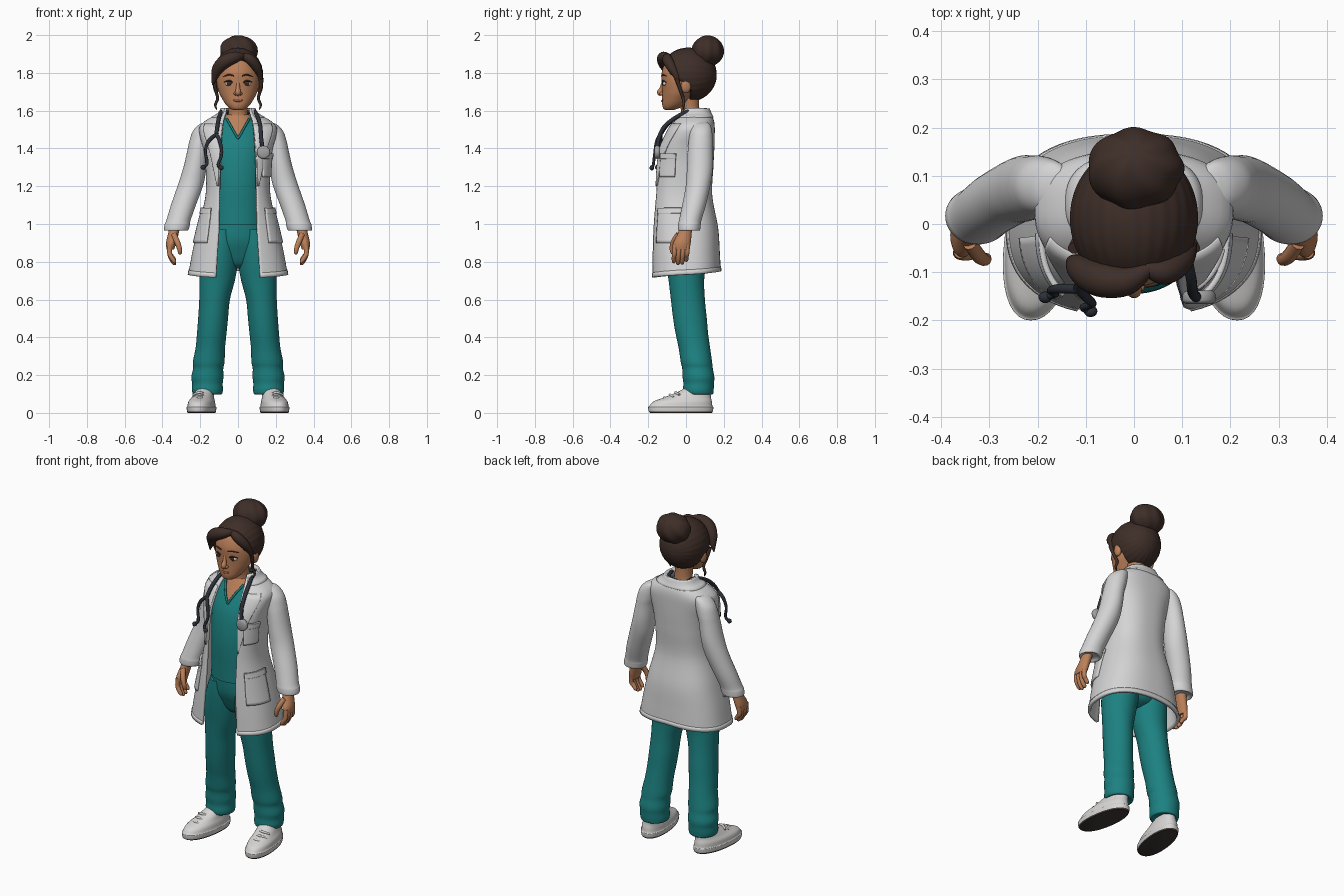
import bpy, bmesh, math
from mathutils import Vector, Matrix

def mat(name, r, g, b):
    m = bpy.data.materials.new(name)
    m.diffuse_color = (r, g, b, 1)
    return m

COAT = mat("coat_white", .66, .66, .67)
TEAL = mat("scrub_teal", .012, .22, .22)
SKIN = mat("skin", .5, .215, .1)
HAIR = mat("hair_brown", .048, .027, .021)
DARK = mat("tube_dark", .025, .03, .04)
STEEL = mat("steel", .36, .36, .37)
SHOE = mat("shoe_white", .68, .67, .66)
SOLE = mat("sole_brown", .05, .04, .037)
EYE = mat("eye_white", .7, .62, .57)
LIP = mat("lip", .42, .13, .075)

# ---- helpers ----
def spline(pts, k=5):
    """Catmull-Rom through tuples of any length."""
    out, n = [], len(pts)
    for i in range(n - 1):
        a, b, c, d = pts[max(i - 1, 0)], pts[i], pts[i + 1], pts[min(i + 2, n - 1)]
        for j in range(k):
            t = j / k
            out.append(tuple(q + .5 * t * (r - p + t * (2*p - 5*q + 4*r - s + t * (3*(q - r) + s - p)))
                             for p, q, r, s in zip(a, b, c, d)))
    return out + [tuple(pts[-1])]

def finish(bm, name, mats, rule=None, angle=50):
    bmesh.ops.recalc_face_normals(bm, faces=bm.faces)
    me = bpy.data.meshes.new(name)
    bm.to_mesh(me)
    bm.free()
    for m in mats:
        me.materials.append(m)
    for p in me.polygons:
        p.use_smooth = True
        if rule:
            p.material_index = int(rule(p.center))
    me.set_sharp_from_angle(angle=math.radians(angle))
    ob = bpy.data.objects.new(name, me)
    bpy.context.collection.objects.link(ob)
    return ob

def skin(name, rings, mats, wrap=True, rule=None):
    bm = bmesh.new()
    vs = [[bm.verts.new(p) for p in r] for r in rings]
    n = len(rings[0])
    for a, b in zip(vs, vs[1:]):
        for i in range(n if wrap else n - 1):
            j = (i + 1) % n
            bm.faces.new((a[i], a[j], b[j], b[i]))
    if wrap:
        bm.faces.new(vs[0])
        bm.faces.new(vs[-1])
    return finish(bm, name, mats, rule)

def sup(t, n):
    c, s = math.cos(t), math.sin(t)
    return math.copysign(abs(c) ** (2/n), c), math.copysign(abs(s) ** (2/n), s)

def loft(name, rows, mats, s=1, n=2.0, seg=40, rule=None, toe=0):
    """Horizontal rings: z, centre x, half width, front y, back y."""
    rings = []
    for z, cx, rx, yf, yb in spline(rows):
        ring = []
        for i in range(seg):
            c, q = sup(2 * math.pi * i / seg, n)
            y = (yf + yb) / 2 + q * (yb - yf) / 2
            ring.append((s * (cx + rx * c - toe * y), y, z))
        rings.append(ring)
    return skin(name, rings, mats, rule=rule)

def tube(name, pts, m, s=1, seg=12):
    """Round tube through points x, y, z, radius."""
    p = spline(pts)
    v = [Vector((s * q[0], q[1], q[2])) for q in p]
    rings, old, u = [], None, None
    for i, c in enumerate(v):
        t = (v[min(i + 1, len(v) - 1)] - v[max(i - 1, 0)]).normalized()
        u = t.orthogonal().normalized() if old is None else old.rotation_difference(t) @ u
        w, old = t.cross(u), t
        rings.append([c + (u * math.cos(a) + w * math.sin(a)) * max(p[i][3], .001)
                      for a in (2 * math.pi * k / seg for k in range(seg))])
    return skin(name, rings, [m])

def blob(name, loc, size, m, rot=0, seg=24, shape=None):
    bm = bmesh.new()
    bmesh.ops.create_uvsphere(bm, u_segments=seg, v_segments=seg * 2 // 3, radius=1)
    if shape:
        for v in bm.verts:
            v.co = shape(v.co)
    bm.transform(Matrix.Translation(loc) @ Matrix.Rotation(rot, 4, 'X') @ Matrix.Diagonal((*size, 1)))
    return finish(bm, name, [m])

# ---- coat surface: z, half width, front y, back y, half opening ----
PROFILE = spline([(.70, .262, -.182, .18, .117), (.85, .235, -.18, .172, .108), (.98, .205, -.177, .163, .10),
                  (1.15, .165, -.17, .132, .098), (1.30, .165, -.16, .138, .095), (1.40, .178, -.14, .143, .09),
                  (1.47, .196, -.105, .145, .085), (1.515, .196, -.08, .145, .08), (1.55, .155, -.055, .14, .075),
                  (1.58, .10, -.035, .125, .066), (1.612, .078, -.015, .112, .06)])

def coat_point(f, z, off=0):
    """f = 0 at the back centre, -1 and 1 at the front edges."""
    i = max([k for k in range(len(PROFILE) - 1) if PROFILE[k][0] <= z] or [0])
    a, b = PROFILE[i], PROFILE[i + 1]
    k = (z - a[0]) / (b[0] - a[0])
    _, rx, yf, yb, op = [p + k * (q - p) for p, q in zip(a, b)]
    t0 = -math.acos((op / rx) ** 1.25)
    c, q = sup(math.pi / 2 + abs(f) * (t0 - math.pi / 2), 2.5)
    return (math.copysign(1, f) * (rx + off) * c, (yf + yb) / 2 + q * ((yb - yf) / 2 + off), z)

def patch(name, fn, off=0, thick=.012, nu=12, nv=12):
    rows = [[coat_point(*fn(u / nu, v / nv), off) for u in range(nu + 1)] for v in range(nv + 1)]
    ob = skin(name, rows, [COAT], wrap=False)
    md = ob.modifiers.new("thickness", 'SOLIDIFY')
    md.thickness, md.offset = thick, 0
    return ob

def coat_body(u, v):
    f = 2 * u - 1
    hem = .752 - .036 * abs(f)
    return f, hem + v * (1.61 - hem)

patch("coat_body", coat_body, thick=.014, nu=80, nv=60)
patch("coat_hem", lambda u, v: (2*u - 1, .752 - .036 * abs(2*u - 1) + .025 * v), .003, .014, 60, 2)
patch("coat_collar", lambda u, v: (1.9*u - .95, 1.562 + .048 * v), .007, .012, 40, 6)
patch("chest_pocket", lambda u, v: (.68 + .23*u, 1.25 + .12*v), .011, .012)
patch("chest_pocket_band", lambda u, v: (.675 + .24*u, 1.345 + .028*v), .014, .012)
for s in (-1, 1):
    patch("lapel", lambda u, v: (s * (1 - u * (.02 + .24*v)), 1.2 + .33*v), .009, .01)
    patch("side_pocket", lambda u, v: (s * (.60 + .29*u), .90 + .18*v), .01, .012)
    patch("side_pocket_band", lambda u, v: (s * (.595 + .30*u), 1.055 + .03*v), .014, .012)

# ---- scrub top, trousers, neck ----
V_TIP = 1.45
loft("scrub_top", [(.995, 0, .15, -.14, .135), (1.08, 0, .143, -.142, .118), (1.2, 0, .14, -.145, .11),
                   (1.3, 0, .145, -.138, .118), (1.4, 0, .15, -.118, .12), (1.48, 0, .14, -.082, .12),
                   (1.54, 0, .10, -.045, .11), (1.58, 0, .06, -.02, .09)], [TEAL, SKIN], seg=96,
     rule=lambda c: c.y < .03 and c.z > V_TIP + 1.8 * abs(c.x))
loft("neck", [(1.5, 0, .07, -.04, .09), (1.57, 0, .054, -.024, .075), (1.62, 0, .05, -.03, .07),
              (1.68, 0, .055, -.04, .07)], [SKIN])
loft("trouser_seat", [(1.02, 0, .145, -.128, .122), (.92, 0, .165, -.12, .128), (.85, 0, .165, -.095, .115),
                      (.79, 0, .10, -.065, .09), (.765, 0, .04, -.03, .04)], [TEAL])

for s in (-1, 1):
    tube("neck_trim", [(0, -.1, 1.452, .006), (.03, -.078, 1.505, .006), (.06, -.03, 1.558, .006)], TEAL, s)
    # ---- legs and shoes ----
    loft("trouser_leg", [(.97, .08, .07, -.118, .118), (.88, .09, .092, -.115, .118), (.78, .103, .1, -.104, .106),
                         (.70, .111, .094, -.092, .096), (.60, .124, .081, -.08, .1), (.5, .132, .079, -.068, .11),
                         (.42, .139, .078, -.055, .117), (.34, .147, .078, -.038, .128), (.27, .155, .084, -.028, .138),
                         (.235, .158, .08, -.02, .142), (.19, .162, .085, -.018, .15), (.155, .162, .081, -.014, .148),
                         (.12, .162, .082, -.016, .146), (.098, .161, .074, -.008, .14),
                         (.105, .161, .05, .02, .11)], [TEAL], s)
    loft("shoe", [(0, .19, .07, -.19, .137), (.008, .19, .073, -.197, .142), (.03, .19, .075, -.2, .145),
                  (.036, .19, .071, -.194, .14), (.06, .19, .067, -.172, .137), (.082, .187, .057, -.115, .132),
                  (.11, .182, .049, -.045, .13), (.13, .177, .043, -.01, .125)], [SHOE, SOLE], s, 2.2,
         rule=lambda c: c.z < .008, toe=.12)
    for y, z in ((-.115, .081), (-.085, .095), (-.055, .108)):
        tube("shoe_lace", [(.165, y + .02, z - .012, .006), (.202, y, z, .007), (.238, y + .02, z - .012, .006)],
             SHOE, s, 8)
    # ---- sleeves ----
    loft("sleeve", [(1.54, .155, .02, .05, .11), (1.525, .168, .04, .03, .128), (1.49, .186, .054, .02, .138),
                    (1.44, .2, .057, .014, .142), (1.395, .211, .056, .01, .142), (1.3, .228, .061, .005, .142),
                    (1.21, .25, .067, 0, .13), (1.1, .289, .066, -.02, .105), (1.02, .315, .064, -.037, .082),
                    (.995, .322, .067, -.042, .078), (.965, .328, .062, -.04, .072), (.975, .328, .04, -.02, .05)],
         [COAT], s)
    # ---- hands ----
    loft("palm", [(1.0, .332, .028, -.03, .035), (.95, .342, .028, -.044, .03), (.90, .354, .027, -.068, .025),
                  (.865, .358, .02, -.068, .018)], [SKIN], s, seg=24)
    for k, drop in enumerate((.01, 0, .003, .018)):
        y = -.058 + .022 * k
        tube("finger", [(.36, y, .89, .014), (.362, y - .003, .845, .013), (.35, y - .006, .81 + drop, .012),
                        (.336, y - .006, .79 + drop, .01), (.331, y - .006, .783 + drop, .002)], SKIN, s)
    tube("thumb", [(.34, -.04, .945, .015), (.322, -.066, .905, .015), (.31, -.074, .87, .013),
                   (.306, -.07, .845, .01), (.305, -.07, .838, .002)], SKIN, s)
    # ---- ears, eyes, loose hair ----
    blob("ear", (s * .115, .0, 1.73), (.017, .026, .037), SKIN)
    blob("eye", (s * .048, -.112, 1.744), (.022, .012, .013), EYE)
    blob("iris", (s * .047, -.120, 1.745), (.0135, .006, .0128), HAIR)
    tube("upper_lash", [(.026, -.122, 1.746, .002), (.046, -.125, 1.759, .004), (.075, -.106, 1.75, .002)], HAIR, s, 8)
    tube("eyebrow", [(.022, -.129, 1.784, .003), (.048, -.123, 1.79, .004), (.078, -.1, 1.781, .002)], HAIR, s, 8)
    blob("nostril_wing", (s * .013, -.128, 1.69), (.01, .012, .009), SKIN)
    tube("loose_strand", [(.125, -.05, 1.77, .012), (.118, -.03, 1.71, .009), (.108, -.015, 1.665, .008),
                          (.12, -.012, 1.63, .007), (.112, -.016, 1.605, .002)], HAIR, s)

# ---- head ----
loft("head", [(1.603, 0, .018, -.105, -.07), (1.61, 0, .04, -.119, -.045), (1.632, 0, .064, -.126, 0),
              (1.665, 0, .085, -.126, .03), (1.70, 0, .102, -.126, .06), (1.75, 0, .113, -.128, .08),
              (1.80, 0, .112, -.129, .1), (1.85, 0, .098, -.112, .1), (1.88, 0, .075, -.085, .08),
              (1.9, 0, .04, -.05, .05)], [SKIN])
tube("nose", [(0, -.12, 1.755, .008), (0, -.129, 1.72, .011), (0, -.138, 1.696, .016), (0, -.13, 1.682, .008)], SKIN)
tube("lips", [(-.03, -.117, 1.659, .002), (-.012, -.125, 1.652, .005), (.012, -.125, 1.652, .005),
              (.03, -.117, 1.659, .002)], LIP)

# ---- hair: cap sunk into the head over the face and ears ----
def cap(v):
    x, y, z = v.x * .133, v.y * .15 + .012, v.z * .143 + 1.79
    face = (y < -.02 and z < 1.875 - 8 * x * x) or (z < 1.745 and y < .02)
    return v * .7 if face else v * (1 + .005 * math.cos(26 * math.atan2(v.x, v.z)))

blob("hair_cap", (0, .012, 1.79), (.133, .15, .143), HAIR, seg=96, shape=cap)
blob("bun", (.003, .115, 1.915), (.099, .084, .083), HAIR, -.4, 64,
     lambda v: v * (1 + .03 * math.cos(7 * math.atan2(v.y, v.x) + 3 * v.z) * (1 - v.z ** 4)))
tube("fringe_wide", [(.035, -.09, 1.89, .012), (-.015, -.118, 1.883, .03), (-.07, -.115, 1.86, .036),
                     (-.108, -.095, 1.82, .03), (-.125, -.08, 1.775, .017), (-.135, -.075, 1.735, .003)], HAIR, seg=20)
tube("fringe_narrow", [(.02, -.09, 1.89, .012), (.06, -.1, 1.875, .026), (.095, -.08, 1.835, .026),
                       (.115, -.052, 1.785, .016), (.122, -.035, 1.73, .004)], HAIR, seg=20)

# ---- stethoscope ----
tube("neck_tube", [(-.115, -.135, 1.475, .011), (-.108, -.1, 1.525, .011), (-.098, -.04, 1.572, .011),
                   (-.078, .03, 1.6, .011), (-.05, .085, 1.59, .01), (.05, .085, 1.59, .01),
                   (.078, .03, 1.6, .011), (.102, -.04, 1.572, .011), (.118, -.11, 1.52, .011),
                   (.122, -.142, 1.46, .011), (.132, -.154, 1.39, .011)], DARK)
tube("outer_ear_tube", [(-.115, -.135, 1.475, .01), (-.155, -.134, 1.44, .01), (-.173, -.138, 1.385, .008),
                        (-.163, -.145, 1.325, .008), (-.18, -.15, 1.302, .008)], DARK)
tube("inner_ear_tube", [(-.115, -.135, 1.475, .01), (-.096, -.155, 1.435, .01), (-.086, -.166, 1.37, .008),
                        (-.105, -.173, 1.315, .008), (-.092, -.18, 1.297, .008)], DARK)
for p in ((-.184, -.152, 1.3), (-.09, -.181, 1.297)):
    blob("ear_tip", p, (.014, .012, .013), DARK)
tube("chest_piece", [(.135, -.138, 1.38, .028), (.135, -.146, 1.38, .034), (.135, -.16, 1.38, .034),
                     (.135, -.166, 1.38, .026)], STEEL, seg=28)
